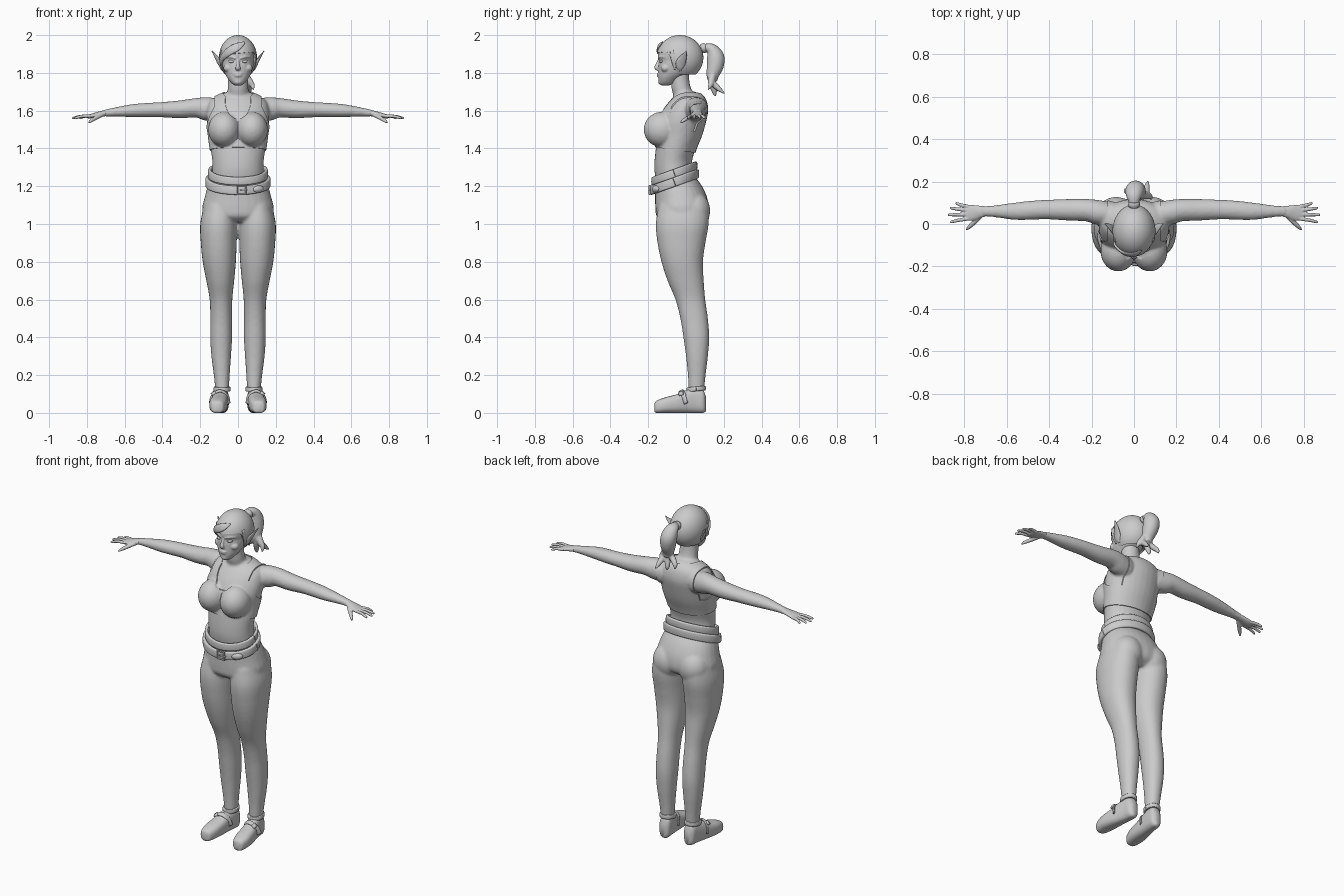
import bpy, bmesh
from math import sin, cos, pi, radians
from mathutils import Vector, Matrix, Euler


def make(name, bm):
    bmesh.ops.recalc_face_normals(bm, faces=bm.faces)
    me = bpy.data.meshes.new(name)
    bm.to_mesh(me)
    bm.free()
    me.shade_smooth()
    ob = bpy.data.objects.new(name, me)
    bpy.context.collection.objects.link(ob)
    return ob


def dense(rows, k):
    r = [Vector(q) for q in rows]
    r = [2 * r[0] - r[1]] + r + [2 * r[-1] - r[-2]]
    out = []
    for a, b, c, d in zip(r, r[1:], r[2:], r[3:]):
        for j in range(k):
            t = j / k
            out.append(0.5 * (2 * b + (c - a) * t + (2 * a - 5 * b + 4 * c - d) * t**2
                              + (3 * b - a - 3 * c + d) * t**3))
    return out + [r[-2]]


def tube(name, rows, ref=(0, 0, 1), axis=None, p=2.0, n=28, k=5, s=1):
    """Skin rows of (x, y, z, side radius, up radius); s=-1 mirrors in x."""
    rows = dense([(s * q[0],) + tuple(q[1:]) for q in rows], k)
    bm, rings, e = bmesh.new(), [], 2 / p
    pts = [Vector(q[:3]) for q in rows]
    for i, q in enumerate(rows):
        t = Vector(axis) if axis else pts[min(i + 1, len(pts) - 1)] - pts[max(i - 1, 0)]
        t.normalize()
        side = t.cross(Vector(ref)).normalized()
        up = side.cross(t)
        ring = []
        for j in range(n):
            c, w = cos(2 * pi * j / n), sin(2 * pi * j / n)
            c, w = (abs(c)**e * (1 if c > 0 else -1), abs(w)**e * (1 if w > 0 else -1))
            ring.append(bm.verts.new(pts[i] + side * c * max(q[3], .001) + up * w * max(q[4], .001)))
        rings.append(ring)
    for a, b in zip(rings, rings[1:]):
        for j in range(n):
            bm.faces.new((a[j], a[(j + 1) % n], b[(j + 1) % n], b[j]))
    bm.faces.new(rings[0])
    bm.faces.new(rings[-1])
    return make(name, bm)


def stack(name, rows, xc=0, **kw):
    """Upright loft from rows of (z, half width, front y, back y[, x centre])."""
    rows = [(r[4] if len(r) > 4 else xc, (r[2] + r[3]) / 2, r[0], r[1], (r[3] - r[2]) / 2) for r in rows]
    return tube(name, rows, ref=(0, 1, 0), axis=(0, 0, 1), **kw)


def prim(name, kind, loc, scale, rot=(0, 0, 0)):
    bm, m = bmesh.new(), Matrix.LocRotScale(Vector(loc), Euler(rot), Vector(scale))
    if kind == 'ball':
        bmesh.ops.create_uvsphere(bm, u_segments=32, v_segments=20, radius=1, matrix=m)
    elif kind == 'box':
        bmesh.ops.create_cube(bm, size=2, matrix=m)
    else:
        bmesh.ops.create_cone(bm, cap_ends=True, segments=48, radius1=1, radius2=1, depth=2, matrix=m)
    return make(name, bm)


def apply(ob, angle=180):
    bpy.ops.object.select_all(action='DESELECT')
    ob.select_set(True)
    bpy.context.view_layer.objects.active = ob
    bpy.ops.object.convert(target='MESH')
    bpy.ops.object.shade_smooth_by_angle(angle=radians(angle))
    return ob


def fuse(name, parts, voxel, smooth):
    bpy.ops.object.select_all(action='DESELECT')
    for o in parts:
        o.select_set(True)
    bpy.context.view_layer.objects.active = parts[0]
    bpy.ops.object.join()
    ob = parts[0]
    ob.name = name
    m = ob.modifiers.new('remesh', 'REMESH')
    m.mode, m.voxel_size = 'VOXEL', voxel
    m = ob.modifiers.new('smooth', 'SMOOTH')
    m.factor, m.iterations = 0.5, smooth
    return apply(ob)


# Skin: torso, bust, neck and arms
arm = [(.10, .045, 1.60, .055, .062), (.17, .055, 1.61, .058, .062), (.22, .065, 1.615, .053, .052),
       (.31, .067, 1.607, .051, .047), (.41, .068, 1.605, .046, .040), (.48, .065, 1.603, .045, .038),
       (.56, .06, 1.60, .041, .034), (.66, .06, 1.592, .028, .023), (.72, .06, 1.585, .025, .016)]
torso = [(1.19, .14, -.15, .05), (1.27, .136, -.166, .04), (1.33, .136, -.167, .032), (1.40, .146, -.16, .052),
         (1.47, .155, -.15, .08), (1.54, .165, -.15, .10), (1.60, .165, -.125, .112), (1.65, .15, -.088, .104),
         (1.68, .105, -.06, .085), (1.70, .055, -.05, .05)]
parts = [stack('torso', torso),
         tube('neck', [(0, .01, 1.62, .06, .055), (0, -.02, 1.70, .056, .053), (0, -.03, 1.75, .053, .049),
                       (0, -.035, 1.81, .052, .05)], ref=(0, 1, 0), axis=(0, 0, 1))]
for s in (1, -1):
    parts += [tube('arm', arm, s=s), prim('bust', 'ball', (s * .074, -.127, 1.50), (.078, .091, .088))]
body = fuse('body', parts, .008, 6)

# Hands
for s in (1, -1):
    parts = [tube('palm', [(.70, .06, 1.587, .024, .016), (.73, .057, 1.582, .030, .015), (.76, .053, 1.575, .037, .013),
                           (.79, .053, 1.569, .036, .010), (.80, .053, 1.567, .028, .006)], s=s)]
    for y0, x1, y1 in ((.081, .842, .097), (.064, .868, .075), (.045, .878, .043), (.026, .867, .010)):
        parts.append(tube('finger', [(.775, y0, 1.571, .009, .009), ((.785 + x1) / 2, (y0 + y1) / 2, 1.570, .0085, .0085),
                                     (x1 - .006, y1, 1.561, .0065, .0065), (x1, y1, 1.559, .003, .003)], s=s, n=12))
    parts.append(tube('thumb', [(.72, .045, 1.58, .014, .012), (.75, .012, 1.563, .012, .011),
                                (.777, -.014, 1.547, .009, .009), (.79, -.028, 1.536, .004, .004)], s=s, n=12))
    fuse('hand', parts, .0032, 3)

# Cropped top: swollen copy of the body cut by hem, armholes and neckline
top = body.copy()
top.data = body.data.copy()
top.name = 'cropped_top'
bpy.context.collection.objects.link(top)
m = top.modifiers.new('swell', 'DISPLACE')
m.strength, m.mid_level = .006, 0
cutters = [prim('hem_cutter', 'box', (0, -.06, .887), (.5, .5, .5), (-.14, 0, 0)),
           prim('neck_cutter', 'cyl', (0, -.01, 1.865), (.081, .085, .2)),
           prim('scoop_cutter', 'ball', (0, -.15, 1.685), (.078, .17, .128))]
for s in (1, -1):
    cutters.append(prim('armhole_cutter', 'cyl', (s * .625, .035, 1.595), (.107, .116, .5), (0, pi / 2, 0)))
for c in cutters:
    c.hide_render = True
    m = top.modifiers.new('cut', 'BOOLEAN')
    m.operation, m.object = 'DIFFERENCE', c
apply(top, 40)
for c in cutters:
    bpy.data.objects.remove(c)

# Trousers: pelvis and both legs
leg = [(1.10, .085, -.145, .12, .095), (1.00, .098, -.16, .120, .102), (.90, .095, -.151, .103, .102),
       (.80, .088, -.13, .09, .099), (.70, .074, -.098, .094, .094), (.60, .060, -.056, .102, .090),
       (.50, .058, -.030, .116, .089), (.40, .058, -.014, .123, .089), (.30, .052, .0, .116, .089),
       (.20, .042, .010, .104, .086), (.12, .036, .014, .096, .084)]
parts = [stack('pelvis', [(1.255, .138, -.155, .045), (1.20, .160, -.165, .085), (1.14, .177, -.164, .112),
                          (1.08, .190, -.162, .121), (1.04, .175, -.155, .11), (1.01, .10, -.12, .07)], p=2.2)]
for s in (1, -1):
    parts.append(stack('leg', leg, s=s, p=2.15))
    parts.append(prim('seat', 'ball', (s * .085, .045, 1.07), (.09, .083, .10)))
fuse('trousers', parts, .008, 5)


# Waistband and belt, higher at the back
def band(name, rx, ry, z, thick, high, cy=-.062, slope=.36, n=24, **kw):
    rows = []
    for i in range(n + 1):
        a = 2 * pi * i / n
        rows.append((kw.get('xc', 0) + rx * cos(a), cy + ry * sin(a), z + slope * ry * sin(a), thick, high))
    return apply(tube(name, rows, p=4, n=16, k=3), 50)


band('waistband', .150, .113, 1.268, .009, .022)
band('belt', .163, .121, 1.222, .010, .024)
bpy.ops.mesh.primitive_torus_add(location=(.018, -.192, 1.18), rotation=(pi / 2, pi / 4, 0), major_radius=.032,
                                 minor_radius=.006, major_segments=4, minor_segments=8)
bpy.context.object.name = 'buckle'
prim('buckle_pin', 'box', (.03, -.193, 1.18), (.02, .004, .003))
prim('belt_pouch', 'ball', (.105, -.158, 1.185), (.033, .018, .02), (0, -.1, .45))

# Shoes with ankle collar and strap
shoe = [(.110, -.168, .028, .012, .018), (.109, -.157, .032, .033, .032), (.106, -.11, .041, .046, .041),
        (.100, -.05, .049, .046, .049), (.093, .0, .060, .041, .060), (.086, .05, .066, .037, .066),
        (.083, .09, .061, .033, .061), (.083, .106, .045, .015, .036)]
for s in (1, -1):
    tube('shoe', shoe, axis=(0, 1, 0), p=2.7, s=s)
    tube('shoe_strap', [(.145, .0, .05, .014, .006), (.132, -.015, .095, .014, .006), (.097, -.025, .116, .014, .006),
                        (.062, -.015, .098, .014, .006), (.05, .0, .05, .014, .006)], ref=(0, -.5, 1), n=12, s=s)
    prim('strap_buckle', 'box', (s * .128, -.025, .102), (.012, .012, .008), (.4, s * .7, 0))
    band('shoe_collar', .038, .044, .127, .007, .012, cy=.054, slope=.1, xc=s * .084)

# Head with nose, lips, brows and cheeks
skull = [(1.733, .016, -.130, -.09), (1.745, .034, -.142, -.06), (1.77, .054, -.146, -.03), (1.80, .071, -.147, .02),
         (1.84, .084, -.146, .06), (1.865, .087, -.143, .075), (1.89, .089, -.149, .078), (1.93, .088, -.142, .078),
         (1.97, .065, -.105, .045), (1.985, .035, -.075, .01)]
parts = [stack('head', skull, p=2.15),
         tube('nose', [(0, -.141, 1.875, .007, .006), (0, -.150, 1.85, .008, .008), (0, -.157, 1.828, .013, .011),
                       (0, -.146, 1.816, .012, .006)], ref=(0, -1, 0), n=16),
         prim('upper_lip', 'ball', (0, -.145, 1.793), (.024, .009, .005)),
         prim('lower_lip', 'ball', (0, -.144, 1.784), (.020, .010, .006)),
         prim('chin', 'ball', (0, -.133, 1.753), (.022, .014, .015))]
for s in (1, -1):
    parts.append(tube('brow', [(.012, -.146, 1.876, .006, .005), (.038, -.138, 1.885, .006, .006),
                               (.066, -.116, 1.885, .004, .004)], n=12, s=s))
    parts.append(prim('cheek', 'ball', (s * .05, -.108, 1.825), (.027, .025, .022)))
fuse('head', parts, .004, 4)
for s in (1, -1):
    prim('eye', 'ball', (s * .036, -.130, 1.860), (.017, .011, .008), (0, -s * .15, s * .35))
    # Pointed ear
    tube('ear', [(.078, -.030, 1.812, .008, .006), (.088, -.032, 1.828, .018, .008), (.098, -.028, 1.853, .026, .009),
                 (.114, -.014, 1.882, .018, .007), (.128, -.004, 1.902, .009, .004), (.138, .001, 1.917, .002, .002)],
         ref=(-1, 0, .3), n=20, s=s)

# Hair cap: dome whose lower edge rises over the face
bm, rows, N, M = bmesh.new(), [], 64, 18
crown = bm.verts.new((0, -.03, 2.0))
for i in range(N):
    a = 2 * pi * i / N
    f = min(max((-sin(a) - .05) / .55, 0), 1)
    hem = 1.792 + .112 * f * f * (3 - 2 * f) + .010 * cos(a) * f
    lim = (pi / 2 - (hem - 1.88) / .12) if abs(hem - 1.88) < .03 else Vector((0, 1)).angle(
        Vector(((1 - ((hem - 1.88) / .12)**2)**.5, (hem - 1.88) / .12)))
    rows.append([bm.verts.new((.101 * sin(lim * j / M) * cos(a), -.032 + .124 * sin(lim * j / M) * sin(a),
                               1.88 + .12 * cos(lim * j / M))) for j in range(1, M + 1)])
for i in range(N):
    a, b = rows[i], rows[(i + 1) % N]
    bm.faces.new((crown, a[0], b[0]))
    for j in range(M - 1):
        bm.faces.new((a[j], a[j + 1], b[j + 1], b[j]))
hair = make('hair_cap', bm)
m = hair.modifiers.new('thick', 'SOLIDIFY')
m.thickness, m.offset = .012, -1
apply(hair, 50)

# Swept fringe and side locks
tube('fringe', [(.035, -.125, 1.962, .006, .003), (-.005, -.145, 1.938, .022, .007), (-.05, -.136, 1.912, .022, .008),
                (-.083, -.103, 1.878, .015, .007), (-.091, -.072, 1.84, .003, .003)], ref=(0, -1, .4), n=16)
for s in (1, -1):
    tube('side_lock', [(.088, -.075, 1.92, .010, .006), (.092, -.066, 1.87, .013, .006), (.082, -.058, 1.815, .003, .003)],
         ref=(1, 0, 0), n=12, s=s)

# Ponytail with tie and curled ends
parts = [tube('tail', [(0, .07, 1.92, .02, .02), (0, .10, 1.932, .024, .021), (0, .135, 1.924, .038, .032),
                       (.005, .156, 1.885, .046, .046), (.012, .155, 1.84, .044, .045), (.02, .142, 1.79, .034, .034),
                       (.025, .142, 1.755, .022, .024)], ref=(0, 1, .6))]
for x, y, z in ((.075, .115, 1.71), (.06, .205, 1.69), (-.035, .165, 1.70), (.02, .155, 1.675)):
    parts.append(tube('curl', [(.018, .148, 1.82, .02, .02), ((x + .04) / 2, .135, 1.76, .018, .018),
                               (x, (y + .145) / 2, z + .025, .014, .013), (x * 1.1, y, z, .003, .003)],
                      ref=(0, 1, .6), n=14))
fuse('ponytail', parts, .0045, 3)
tube('hair_tie', [(0, .084, 1.927, .026, .024), (0, .094, 1.931, .029, .026), (0, .104, 1.933, .026, .024)], n=20)
